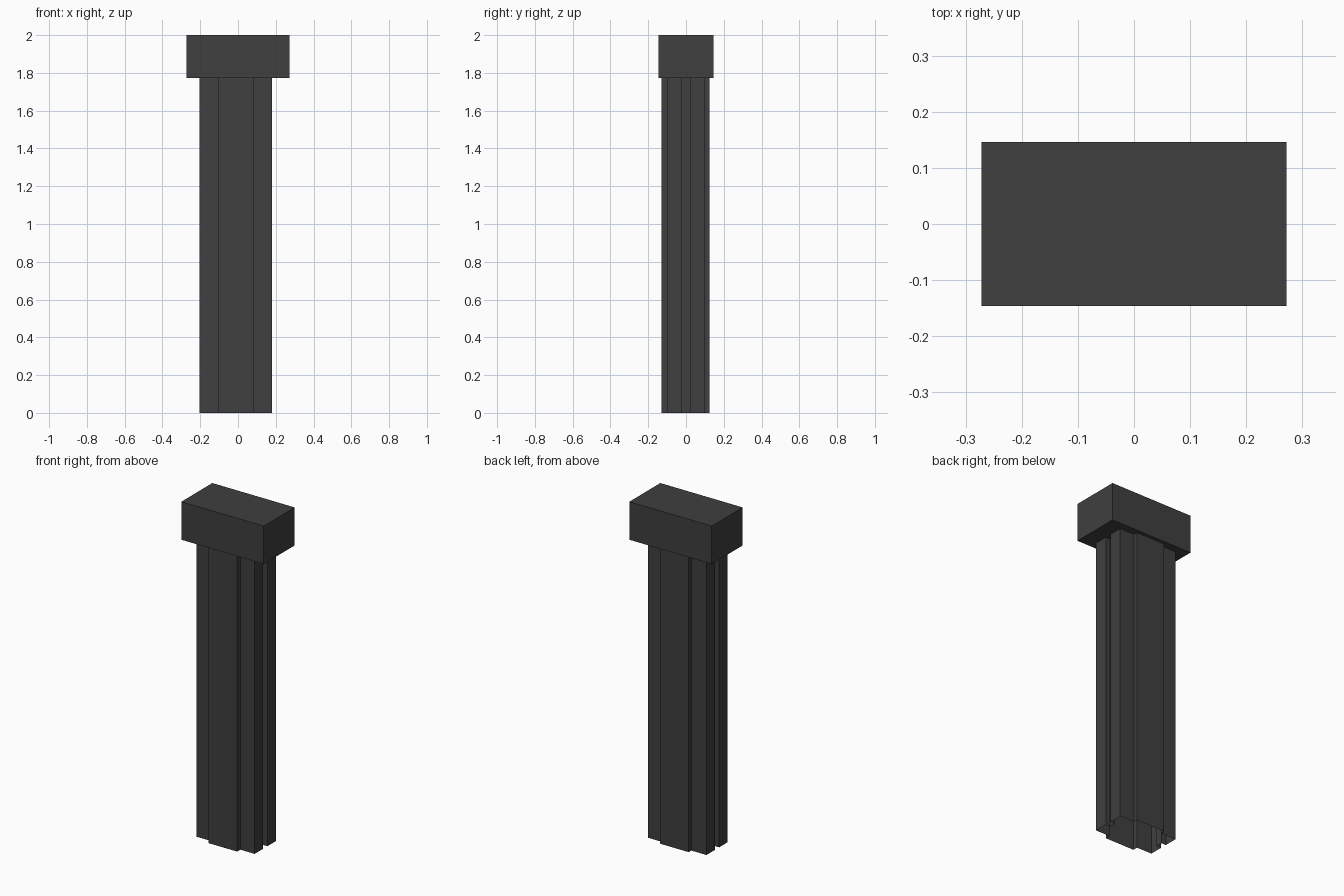
import bpy, bmesh

if "Cube" in bpy.data.objects:
    bpy.data.objects.remove(bpy.data.objects["Cube"])

dark = bpy.data.materials.new("dark_grey")
dark.diffuse_color = (0.05, 0.05, 0.05, 1)
dark.use_nodes = True
dark.node_tree.nodes["Principled BSDF"].inputs["Base Color"].default_value = dark.diffuse_color


def extrude_profile(name, pts, z0, z1, capped):
    """Vertical prism from a closed XY outline, optionally open-ended."""
    bm = bmesh.new()
    low = [bm.verts.new((x, y, z0)) for x, y in pts]
    high = [bm.verts.new((x, y, z1)) for x, y in pts]
    n = len(pts)
    for i in range(n):
        j = (i + 1) % n
        bm.faces.new((low[i], low[j], high[j], high[i]))
    if capped:
        bm.faces.new(low[::-1])
        bm.faces.new(high)
    mesh = bpy.data.meshes.new(name)
    bm.to_mesh(mesh)
    bm.free()
    mesh.materials.append(dark)
    obj = bpy.data.objects.new(name, mesh)
    bpy.context.collection.objects.link(obj)
    return obj


# Hollow shaft: raised front and back panels, narrow groove in each side
left, right = -0.205, 0.18
panel_l, panel_r = -0.105, 0.085
side, groove, depth = 0.10, 0.02, 0.03
front, back = -0.13, 0.125
outline = [
    (left, -side), (panel_l, -side), (panel_l, front), (panel_r, front),
    (panel_r, -side), (right, -side), (right, -groove),
    (right - depth, -groove), (right - depth, groove), (right, groove),
    (right, side), (panel_r, side), (panel_r, back), (panel_l, back),
    (panel_l, side), (left, side), (left, groove),
    (left + depth, groove), (left + depth, -groove), (left, -groove),
]
extrude_profile("column_shaft", outline, 0.0, 1.773, False)

# Block on top
w, d = 0.272, 0.146
extrude_profile("column_cap", [(-w, -d), (w, -d), (w, d), (-w, d)], 1.773, 2.0, True)
